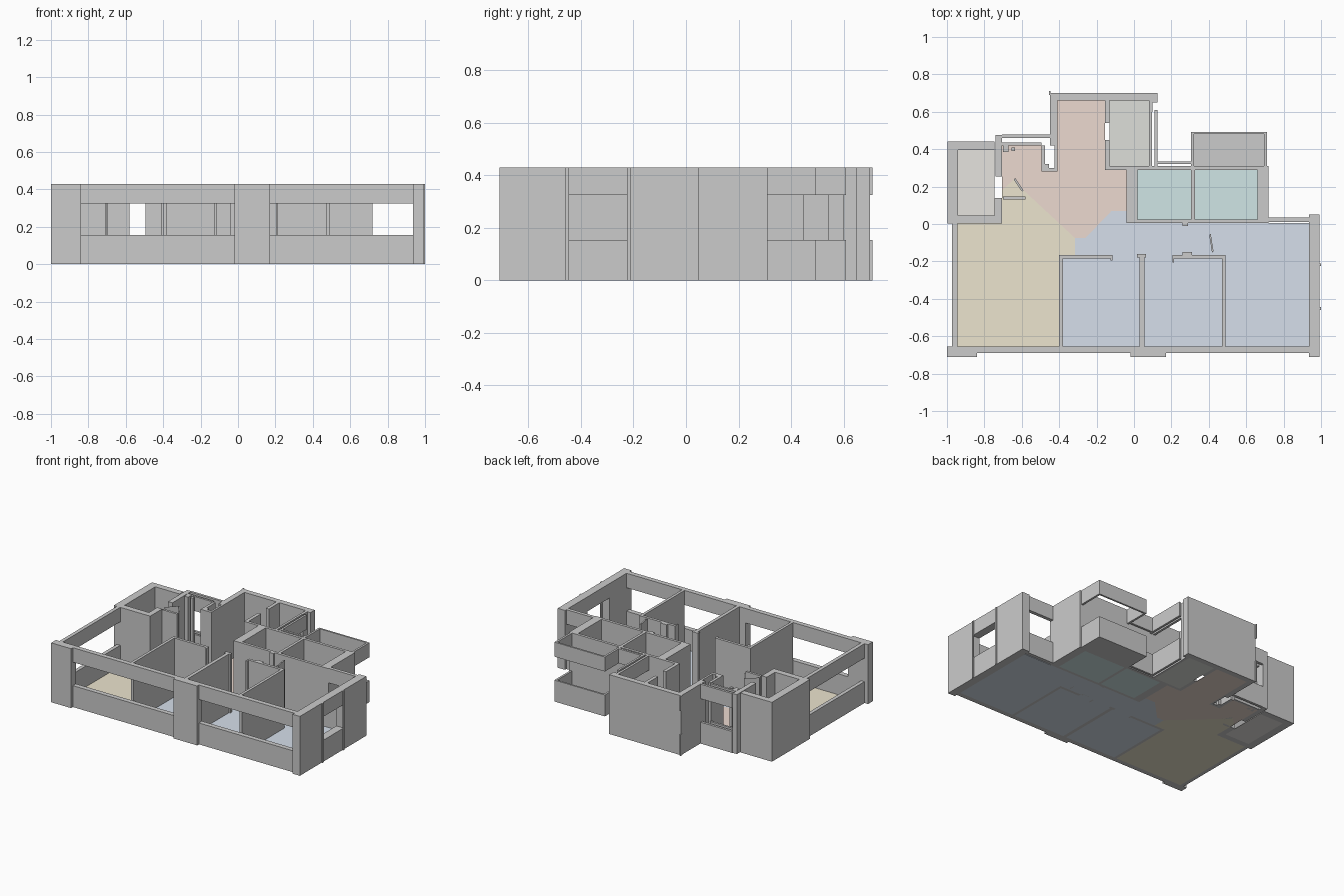
import bpy, bmesh

H = 0.43                  # wall height
SILL, HEAD = 0.155, 0.325  # window opening heights
FLOOR = 0.004


def finish(name, bm, color=None):
    bmesh.ops.recalc_face_normals(bm, faces=bm.faces)
    mesh = bpy.data.meshes.new(name)
    bm.to_mesh(mesh)
    bm.free()
    ob = bpy.data.objects.new(name, mesh)
    bpy.context.collection.objects.link(ob)
    if color:
        mat = bpy.data.materials.new(name + "_color")
        mat.diffuse_color = (*color, 1)
        mesh.materials.append(mat)


def prism(bm, pts, z0, z1):
    face = bm.faces.new([bm.verts.new((x, y, z0)) for x, y in pts])
    ext = bmesh.ops.extrude_face_region(bm, geom=[face], use_keep_orig=True)
    verts = [g for g in ext["geom"] if isinstance(g, bmesh.types.BMVert)]
    bmesh.ops.translate(bm, verts=verts, vec=(0, 0, z1 - z0))


def build(name, rects, levels=((0, H),)):
    """Boxes from (x0, x1, y0, y1) plans, one per height range."""
    bm = bmesh.new()
    for x0, x1, y0, y1 in rects:
        for z0, z1 in levels:
            prism(bm, [(x0, y0), (x1, y0), (x1, y1), (x0, y1)], z0, z1)
    finish(name, bm)


def floor(name, pts, color):
    bm = bmesh.new()
    prism(bm, pts, 0, FLOOR)
    finish(name, bm, color)


def rect(x0, x1, y0, y1):
    return [(x0, y0), (x1, y0), (x1, y1), (x0, y1)]


# Front pillars and solid right wall on both sides of its window
build("front_pillars", [
    (-1, -0.84, -0.71, -0.655), (-0.02, 0.17, -0.71, -0.655)])
build("right_wall", [
    (0.935, 0.993, -0.71, -0.46), (0.935, 0.993, -0.21, 0.05)])

# Left rear shaft
build("shaft_walls", [
    (-0.997, -0.94, 0.002, 0.44), (-0.94, -0.745, 0.395, 0.44),
    (-0.94, -0.745, 0.002, 0.045), (-0.745, -0.705, 0.002, 0.14),
    (-0.74, -0.705, 0.255, 0.475)])

# Tall rear block around entrance hall and back room
build("rear_block_walls", [
    (-0.45, -0.41, 0.42, 0.70), (-0.41, 0.10, 0.66, 0.70),
    (0.10, 0.125, 0.65, 0.70), (-0.155, -0.13, 0.54, 0.66),
    (-0.155, -0.13, 0.31, 0.45), (-0.155, 0.31, 0.29, 0.31),
    (0.08, 0.10, 0.60, 0.66)])

# Small duct beside the hall
build("duct_walls", [
    (-0.495, -0.475, 0.28, 0.42), (-0.475, -0.41, 0.28, 0.30),
    (-0.425, -0.41, 0.30, 0.42), (-0.475, -0.455, 0.30, 0.32)])

# Bathroom walls
build("bathroom_walls", [
    (-0.04, 0.02, 0.005, 0.29), (0.02, 0.66, 0.005, 0.025),
    (0.305, 0.325, 0.025, 0.29), (0.66, 0.72, 0.005, 0.31),
    (0.31, 0.66, 0.29, 0.31), (0.26, 0.29, -0.01, 0.005),
    (0.26, 0.31, -0.165, -0.15)])

# Bedroom partitions
build("bedroom_partitions", [
    (-0.40, -0.38, -0.655, -0.165), (-0.38, -0.12, -0.185, -0.165),
    (0.03, 0.055, -0.655, -0.165), (0.015, 0.065, -0.18, -0.16),
    (0.47, 0.49, -0.655, -0.165), (0.21, 0.47, -0.185, -0.165),
    (-0.125, -0.115, -0.195, -0.165), (0.205, 0.215, -0.205, -0.165)])

# Low-profile door jambs and hall partition stub
build("hall_stubs", [
    (-0.70, -0.58, 0.13, 0.147), (-0.70, -0.67, 0.385, 0.42),
    (-0.655, -0.635, 0.39, 0.41)])

# Open door leaves, as thin slanted panels
bm = bmesh.new()
for (ax, ay), (bx, by) in [((-0.70, 0.18), (-0.635, 0.245)), ((-0.635, 0.245), (-0.59, 0.18)),
                           ((0.41, -0.05), (0.425, -0.145))]:
    prism(bm, [(ax, ay), (bx, by), (bx - 0.008, by - 0.008), (ax - 0.008, ay - 0.008)], 0, H)
finish("door_leaves", bm)

# Windowed walls: sill band below, lintel band above
bands = ((0, SILL), (HEAD, H))
build("front_window_bands", [
    (-0.84, -0.02, -0.69, -0.655), (0.17, 0.935, -0.69, -0.655)], bands)
build("left_window_bands", [(-0.972, -0.945, -0.655, 0.002)], bands)
build("right_window_bands", [(0.935, 0.993, -0.46, -0.21)], bands)
build("back_right_window_bands", [(0.72, 0.935, 0.01, 0.035)], bands)
build("hall_window_bands", [
    (-0.705, -0.45, 0.46, 0.478), (-0.705, -0.495, 0.42, 0.435),
    (-0.455, -0.447, 0.69, 0.71)], bands)
build("back_room_window_bands", [
    (0.08, 0.097, 0.31, 0.60), (0.11, 0.125, 0.31, 0.61),
    (0.125, 0.31, 0.32, 0.335)], bands)
build("balcony_bands", [
    (0.305, 0.71, 0.48, 0.493), (0.305, 0.32, 0.31, 0.48),
    (0.695, 0.71, 0.31, 0.48)], bands)

# Thin window surround on the right wall
build("right_window_trim", [(0.993, 1.0, -0.46, -0.445), (0.993, 1.0, -0.225, -0.21)])

# Coloured room floors
diag = [(-0.315, -0.075), (-0.59, 0.18), (-0.635, 0.245), (-0.705, 0.18)]
floor("living_floor", [(-0.945, -0.655), (-0.40, -0.655), (-0.40, -0.165), (-0.315, -0.165)]
      + diag + [(-0.705, 0.002), (-0.945, 0.002)], (0.84, 0.78, 0.62))
floor("hall_floor", [(-0.41, 0.66), (-0.155, 0.66), (-0.155, 0.29), (-0.04, 0.29),
                     (-0.04, 0.07), (-0.12, 0.07), (-0.26, -0.075)]
      + diag + [(-0.705, 0.42), (-0.495, 0.42), (-0.495, 0.28), (-0.41, 0.28)],
      (0.84, 0.70, 0.63))
floor("bedroom_floor", [(-0.38, -0.655), (0.935, -0.655), (0.935, 0.005), (-0.04, 0.005),
                        (-0.04, 0.07), (-0.12, 0.07), (-0.26, -0.075), (-0.315, -0.075),
                        (-0.315, -0.165), (-0.38, -0.165)], (0.67, 0.74, 0.83))
teal = (0.63, 0.79, 0.79)
floor("bathroom_floor_left", rect(0.02, 0.305, 0.025, 0.29), teal)
floor("bathroom_floor_right", rect(0.325, 0.66, 0.025, 0.29), teal)
floor("back_room_floor", rect(-0.13, 0.08, 0.31, 0.66), (0.73, 0.74, 0.70))
floor("shaft_floor", rect(-0.94, -0.745, 0.045, 0.395), (0.79, 0.77, 0.74))
floor("balcony_floor", rect(0.32, 0.695, 0.31, 0.48), (0.67, 0.67, 0.67))
